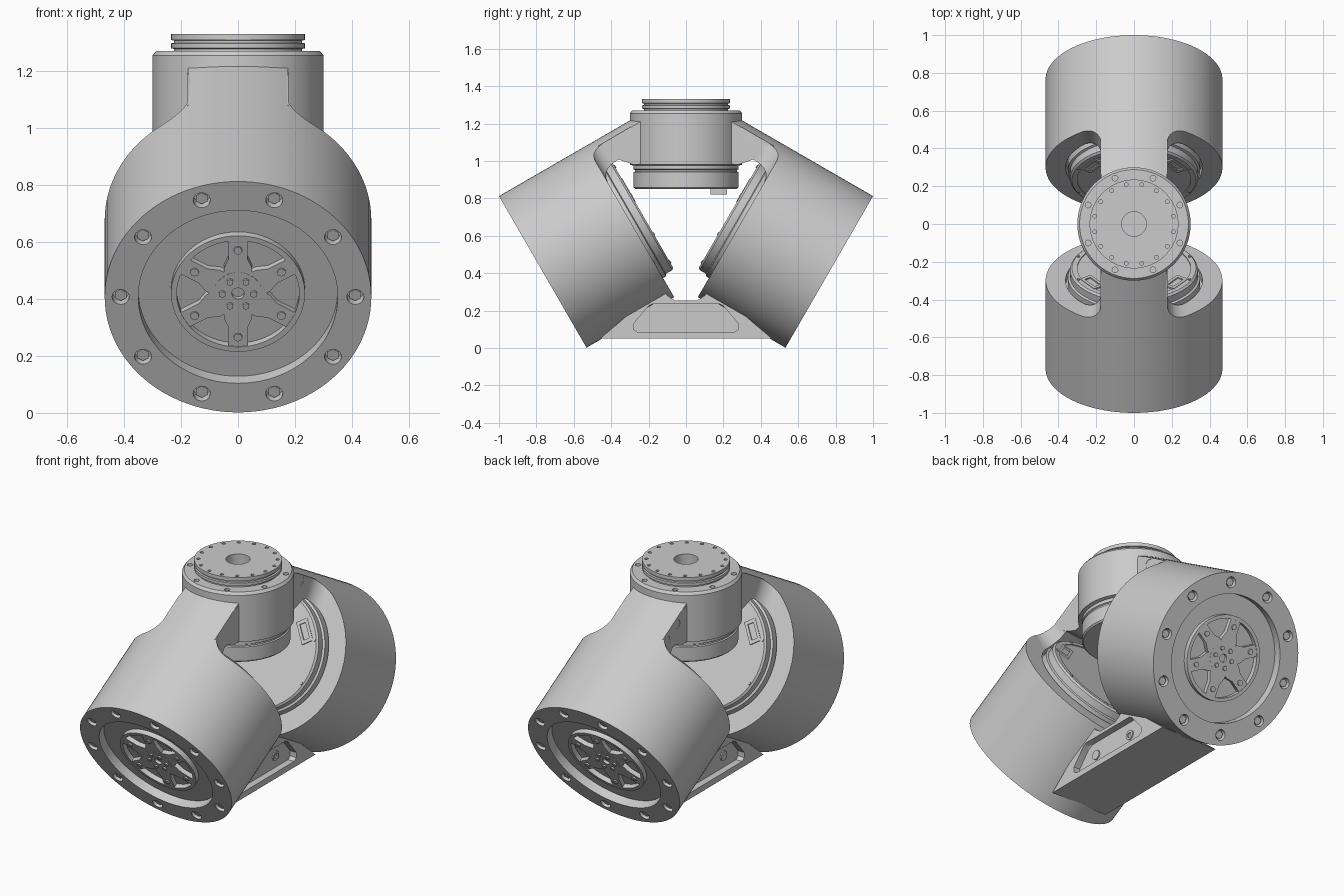
import bpy, bmesh, math
from math import cos, sin, pi, radians
from mathutils import Matrix, Vector

cube = bpy.data.objects.get("Cube")
if cube:
    bpy.data.objects.remove(cube, do_unlink=True)

# One colour
grey = bpy.data.materials.new("light_grey")
grey.use_nodes = True
grey.diffuse_color = (0.6, 0.6, 0.6, 1)
grey.node_tree.nodes["Principled BSDF"].inputs["Base Color"].default_value = (0.6, 0.6, 0.6, 1)
parts = []


def finish(name, bm):
    bmesh.ops.recalc_face_normals(bm, faces=bm.faces)
    mesh = bpy.data.meshes.new(name)
    bm.to_mesh(mesh)
    bm.free()
    mesh.materials.append(grey)
    obj = bpy.data.objects.new(name, mesh)
    bpy.context.collection.objects.link(obj)
    parts.append(obj)
    return obj


def lathe(name, profile, steps=96):
    """Turn a (radius, height) profile around z."""
    bm = bmesh.new()
    vs = [bm.verts.new((r, 0, h)) for r, h in profile]
    es = [bm.edges.new(p) for p in zip(vs, vs[1:])]
    bmesh.ops.spin(bm, geom=vs + es, axis=(0, 0, 1), cent=(0, 0, 0),
                   angle=2 * pi, steps=steps, use_merge=False)
    bmesh.ops.remove_doubles(bm, verts=bm.verts, dist=1e-5)
    return finish(name, bm)


def prism(name, outline, low, high, matrix=Matrix()):
    """Extrude an outline from low to high, then orient it."""
    bm = bmesh.new()
    face = bm.faces.new([bm.verts.new((a, b, low)) for a, b in outline])
    new = bmesh.ops.extrude_face_region(bm, geom=[face])["geom"]
    moved = [v for v in new if isinstance(v, bmesh.types.BMVert)]
    bmesh.ops.translate(bm, verts=moved, vec=(0, 0, high - low))
    bm.transform(matrix)
    return finish(name, bm)


def pegs(name, centres, r, low, high, sides=20, matrix=Matrix()):
    """Several equal cylinders in one mesh."""
    bm = bmesh.new()
    for a, b in centres:
        bmesh.ops.create_cone(bm, cap_ends=True, segments=sides, radius1=r, radius2=r,
                              depth=high - low,
                              matrix=Matrix.Translation((a, b, (low + high) / 2)))
    bm.transform(matrix)
    return finish(name, bm)


def circle(n, r, start=0.0):
    return [(r * cos(radians(start) + 2 * pi * i / n),
             r * sin(radians(start) + 2 * pi * i / n)) for i in range(n)]


def rect(w, h):
    return [(-w, -h), (w, -h), (w, h), (-w, h)]


def cut(obj, *cutters):
    for c in cutters:
        c.hide_render = True
        m = obj.modifiers.new("cut", "BOOLEAN")
        m.operation, m.solver, m.object = "DIFFERENCE", "EXACT", c
    bpy.context.view_layer.update()
    dg = bpy.context.evaluated_depsgraph_get()
    mesh = bpy.data.meshes.new_from_object(obj.evaluated_get(dg))
    obj.modifiers.clear()
    obj.data = mesh
    for c in cutters:
        parts.remove(c)
        bpy.data.objects.remove(c, do_unlink=True)
    return obj


SIDE = Matrix(((0, 0, 1, 0), (1, 0, 0, 0), (0, 1, 0, 0), (0, 0, 0, 1)))  # outline in y, z
PLAN = Matrix.Rotation(pi / 2, 4, "X")                                   # outline in x, z
R = 0.468       # housing radius
W = 0.175       # half width of the connecting arms
INNER = 0.54    # housing length

# Drum housing with an arm tongue, built along its own axis (outer face at 0)
housing = lathe("housing", [(0, .05), (.35, .05), (.35, 0), (R, 0), (R, .86), (0, .86)])
fillet = [(W + .1 - .1 * cos(a * pi / 16), INNER + .1 - .1 * sin(a * pi / 16)) for a in range(9)]
notch = [(W, 1)] + fillet + [(.6, INNER), (.6, 1)]
cut(housing,
    prism("notch_a", notch, -.6, .6, PLAN),
    prism("notch_b", [(-x, s) for x, s in notch], -.6, .6, PLAN),
    pegs("cavity", [(0, 0)], .362, .5, 1, 96),
    prism("lower_gap", [(-.6, .1), (.6, .1), (.6, .6), (-.6, .6)], INNER + .001, 1),
    pegs("bolt_holes", circle(10, .412), .03, -.1, .04))

drum = [housing]
drum.append(pegs("rim_bolts", circle(10, .412), .023, .012, .045, 6))

# Output hub: rim, six spokes, centre and bolts
drum.append(lathe("output_rim", [(.215, .055), (.215, .022), (.235, .022), (.235, .055)]))
spokes = bmesh.new()
for i in range(6):
    turn = Matrix.Rotation(radians(30 + 60 * i), 4, "Z")
    outline = [(.03, -.05), (.1, -.05), (.14, -.033), (.218, -.033),
               (.218, .033), (.14, .033), (.1, .05), (.03, .05)]
    rings = [[spokes.verts.new(turn @ Vector((a, b, s))) for a, b in outline] for s in (.025, .055)]
    for ring in rings:
        spokes.faces.new(ring)
    for j in range(len(outline)):
        k = (j + 1) % len(outline)
        spokes.faces.new((rings[0][j], rings[0][k], rings[1][k], rings[1][j]))
drum.append(finish("output_spokes", spokes))
drum.append(lathe("output_centre", [(0, .04), (.022, .04), (.022, .024), (.085, .024), (.085, .055)], 48))
drum.append(pegs("spoke_bolts", circle(6, .176, 30), .015, .018, .03, 12))
drum.append(pegs("centre_bolts", circle(6, .056), .013, .016, .03, 6))

# Inner lid with two connector sockets
drum.append(lathe("lid", [(0, .48), (.35, .48), (.35, .56), (.338, .565),
                          (.338, .605), (.328, .615), (.3, .615), (.3, .61), (0, .61)]))
for s in (-1, 1):
    place = Matrix.Translation((s * .22, -.15, 0)) @ Matrix.Rotation(s * radians(55), 4, "Z")
    frame = prism("socket_frame", rect(.065, .035), .6, .618, place)
    cut(frame, prism("socket_hole", rect(.045, .018), .611, .7, place))
    drum.append(frame)
drum.append(pegs("lid_screws", circle(8, .318, 22.5), .009, .6, .62, 12))

# Tilt the drum to the front and repeat it at the back
tilt = Matrix(((1, 0, 0, 0), (0, .5, cos(pi / 6), -.766),
               (0, -cos(pi / 6), .5, .407), (0, 0, 0, 1)))
half_turn = Matrix.Rotation(pi, 4, "Z")
for obj in drum:
    name = obj.name.replace(".001", "_second")
    back = obj.copy()
    bpy.context.collection.objects.link(back)
    obj.name, back.name = "front_" + name, "back_" + name
    obj.matrix_world = tilt
    back.matrix_world = half_turn @ tilt

# Webs joining the tongues to the top hub
web = [(-.49, 1.02), (-.475, .995), (-.45, .99), (-.425, 1.02), (-.395, 1.03),
       (-.34, 1.0), (-.28, .98), (-.22, .985), (-.22, 1.2), (-.3, 1.18), (-.47, 1.08)]
for label, s in (("front", 1), ("back", -1)):
    bolts = [(-.335 * s, 1.12), (-.43 * s, 1.06)]
    obj = prism(label + "_web", [(y * s, z) for y, z in web], -W - .002, W + .002, SIDE)
    holes = [pegs("hole", bolts, .026, d - .03, d + .03, 20, SIDE) for d in (-W, W)]
    cut(obj, *holes)
    pegs(label + "_web_bolts", bolts, .015, -W + .01, W - .01, 6, SIDE)

# Top hub with stepped flange and bore
hub = lathe("top_hub", [
    (0, .85), (.272, .85), (.28, .858), (.28, .94), (.273, .944), (.273, .952), (.28, .956),
    (.28, .975), (.3, .98), (.3, 1.255), (.288, 1.27), (.225, 1.27), (.225, 1.278),
    (.235, 1.28), (.235, 1.297), (.225, 1.299), (.225, 1.307), (.235, 1.309),
    (.235, 1.33), (.065, 1.33), (.065, 1.15), (0, 1.15)])
cut(hub,
    pegs("hub_holes", circle(8, .263, 22.5), .015, 1.24, 1.4, 16),
    pegs("flange_holes", circle(16, .212, 11.25), .01, 1.31, 1.4, 12))
prism("hub_plug", [(-.04, .13), (.04, .13), (.04, .22), (-.04, .22)], .82, .86)

# Lower bridge between the drums, with a pocket and bolts on each side
half = [(.46, .05), (.13, .33), (.1, .28), (.06, .255)]
bridge = prism("lower_bridge", half + [(-y, z) for y, z in reversed(half)], -.185, .185, SIDE)
edge = [(.26, .085), (.28, .1), (.28, .13), (.2, .225), (.18, .235)]
pocket = edge + [(-y, z) for y, z in reversed(edge)]
cut(bridge, prism("pocket_a", pocket, .145, .3, SIDE), prism("pocket_b", pocket, -.3, -.145, SIDE))
spots = [(-.14, .155), (.14, .155)]
bosses = pegs("bridge_bosses", spots, .028, -.152, .152, 20, SIDE)
cut(bosses, *[pegs("boss_hole", spots, .016, d - .02, d + .02, 6, SIDE) for d in (-.152, .152)])

# Smooth curved faces, crisp edges
for obj in parts:
    obj.data.shade_smooth()
    obj.data.set_sharp_from_angle(angle=radians(30))
